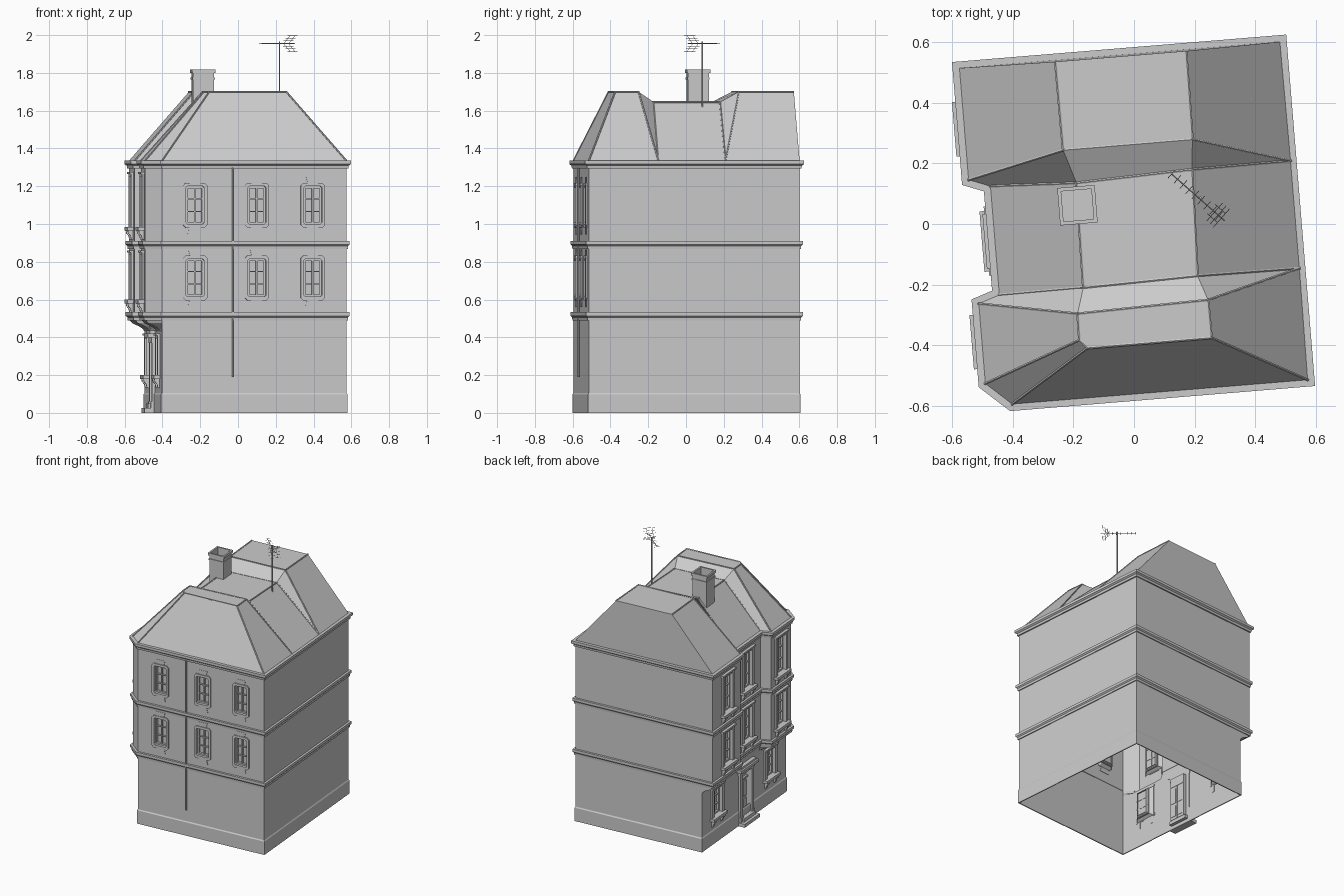
import bpy, bmesh, math
from mathutils import Vector, Matrix

if "Cube" in bpy.data.objects:
    bpy.data.objects.remove(bpy.data.objects["Cube"])

ROT = Matrix.Rotation(math.radians(4.7), 4, 'Z')   # whole house is turned slightly
EAVE, FLAT, MID = 1.335, 1.70, 1.645

def make(name, bm, turn=True):
    bmesh.ops.recalc_face_normals(bm, faces=bm.faces)
    me = bpy.data.meshes.new(name)
    bm.to_mesh(me)
    bm.free()
    if turn:
        me.transform(ROT)
    ob = bpy.data.objects.new(name, me)
    bpy.context.collection.objects.link(ob)
    return ob

def loft(bm, rings, cap0=False, cap1=False, wrap=False):
    vs = [[bm.verts.new(p) for p in r] for r in rings]
    n = len(vs[0])
    pairs = list(zip(vs, vs[1:])) + ([(vs[-1], vs[0])] if wrap else [])
    for a, b in pairs:
        for i in range(n):
            j = (i + 1) % n
            bm.faces.new((a[i], a[j], b[j], b[i]))
    if cap0: bm.faces.new(vs[0])
    if cap1: bm.faces.new(vs[-1])

def offset(poly, d):
    out, n = [], len(poly)
    for i in range(n):
        p, a, b = Vector(poly[i]), Vector(poly[i - 1]), Vector(poly[(i + 1) % n])
        e, f = (p - a).normalized(), (b - p).normalized()
        n1, n2 = Vector((e.y, -e.x)), Vector((f.y, -f.x))
        out.append(p + (n1 + n2) * d / (1 + n1.dot(n2)))
    return out

def beam(bm, a, b, r, sides=6):
    a, b = Vector(a), Vector(b)
    m = Matrix.Translation((a + b) / 2) @ (b - a).to_track_quat('Z', 'Y').to_matrix().to_4x4()
    bmesh.ops.create_cone(bm, cap_ends=True, segments=sides, radius1=r, radius2=r,
                          depth=(b - a).length, matrix=m)

# wall frames: (along, outward, z) -> house coordinates
def front(u): return lambda a, o, z: (u + a, -.56 - o, z)
def left(u, v): return lambda a, o, z: (u - o, v - a, z)

def prism(bm, T, pts, o0, o1):
    loft(bm, [[T(a, o, z) for a, z in pts] for o in (o0, o1)], True, True)

def box(bm, T, a0, a1, o0, o1, z0, z1):
    prism(bm, T, [(a0, z0), (a1, z0), (a1, z1), (a0, z1)], o0, o1)

def clipped(w, z0, z1, c):
    return [(-w + c, z0), (w - c, z0), (w, z0 + c), (w, z1 - c),
            (w - c, z1), (-w + c, z1), (-w, z1 - c), (-w, z0 + c)]

def surround(bm, T, outer, inner, d):
    loft(bm, [[T(a, o, z) for a, z in p] for p, o in
              ((outer, -.002), (outer, d), (inner, d), (inner, -.02))], wrap=True)

# wall outline: clipped front-left corner, recess between two bays on the left
PLAN = [(.53, -.56), (.53, .56), (-.533, .56), (-.533, .19), (-.463, .163),
        (-.463, -.197), (-.533, -.22), (-.533, -.485), (-.45, -.56)]
BASE = [(.53, -.56), (.53, .56), (-.45, .56), (-.45, -.56)]

# walls, bays corbelled out above the ground floor
bm = bmesh.new()
rings = []
for z, t in ((0, 0), (.43, 0), (.445, .12), (.46, .4), (.475, .8), (.495, 1), (EAVE, 1)):
    rings.append([(u if u > -.45 else -.45 + (u + .45) * t, v, z) for u, v in PLAN])
loft(bm, rings, True, True)
walls = make("walls", bm)

# window list: frame, half width, bottom, top
FRONT = [(front(u), .048, z, z + .20) for u in (-.274, .054, .351) for z in (.615, 1.0)]
LEFT = [(left(u, v), .055, z0, z1) for u, v in ((-.533, .36), (-.463, -.017), (-.533, -.345))
        for z0, z1 in ((.60, .835), (.985, 1.25))]
LEFT += [(left(-.45, v), .055, .20, .395) for v in (.36, -.345)]
DOOR = left(-.45, -.017)

# openings cut as shallow pockets, then the underside is opened
bm = bmesh.new()
for T, w, z0, z1 in FRONT + LEFT:
    box(bm, T, -w, w, -.028, .02, z0, z1)
box(bm, DOOR, -.06, .06, -.028, .02, .05, .37)
cutter = make("opening_cutter", bm)
cutter.hide_render = True
cutter.hide_viewport = True
mod = walls.modifiers.new("openings", 'BOOLEAN')
mod.object, mod.operation = cutter, 'DIFFERENCE'
dg = bpy.context.evaluated_depsgraph_get()
cut = bpy.data.meshes.new_from_object(walls.evaluated_get(dg))
walls.modifiers.clear()
bm = bmesh.new()
bm.from_mesh(cut)
bmesh.ops.delete(bm, geom=[f for f in bm.faces if f.calc_center_median().z < .001], context='FACES')
bm.to_mesh(cut)
bm.free()
walls.data = cut
bpy.data.objects.remove(cutter)

# cornice, string courses and plinth
def course(name, plan, prof):
    bm = bmesh.new()
    loft(bm, [[(p.x, p.y, z) for p in offset(plan, d)] for z, d in prof], wrap=True)
    make(name, bm)

for name, z, d in (("lower_string_course", .49, .016), ("upper_string_course", .868, .016),
                   ("cornice", 1.293, .022)):
    course(name, PLAN, [(z, -.003), (z, d * .4), (z + .016, d * .5), (z + .024, d),
                        (z + .043, d), (z + .043, -.003)])
course("plinth", BASE, [(0, -.002), (0, .005), (.098, .005), (.106, 0), (.106, -.002)])

# roof: hipped front wing, lower middle, gabled back wing
P = {k: (u, v, EAVE) for k, (u, v) in zip("IHGFEDCBA", PLAN)}
P.update(J=(.533, -.19, EAVE), K=(.533, .165, EAVE))
for names, z, pts in (
        (("T1", "T2", "T3", "T4", "T5"), FLAT,
         ((-.21, -.28), (.223, -.27), (.224, -.395), (-.186, -.395), (-.211, -.367))),
        (("P1", "P2", "P3", "P4"), MID, ((-.184, -.195), (.195, -.187), (.205, .163), (-.178, .15))),
        (("Q1", "Q2", "Q3", "Q4"), FLAT, ((-.213, .262), (.215, .262), (.218, .555), (-.215, .555)))):
    P.update({n: (*p, z) for n, p in zip(names, pts)})
bm = bmesh.new()
V = {k: bm.verts.new(p) for k, p in P.items()}
for f in ("A I T3 T4", "A T4 T5 B", "B T5 T1 C", "C T1 P1 D", "T1 T2 P2 P1", "T2 J P2", "I J T2 T3",
          "T1 T5 T4 T3 T2", "D P1 P4 E", "P1 P2 P3 P4", "P2 J K P3", "E P4 Q1 F", "P4 P3 Q2 Q1",
          "P3 K Q2", "F Q1 Q4 G", "Q1 Q2 Q3 Q4", "K H Q3 Q2", "G Q4 Q3 H"):
    bm.faces.new([V[k] for k in f.split()])
make("roof", bm)

# thin cappings along hips, valleys and ridges
bm = bmesh.new()
for e in ("A T4", "B T5", "C T1", "D P1", "I T3", "J T2", "J P2", "K P3", "K Q2", "E P4", "F Q1",
          "T1 T2", "T2 T3", "T3 T4", "T4 T5", "T5 T1", "P1 P2", "P2 P3", "P3 P4", "P4 P1",
          "Q1 Q2", "Q2 Q3", "Q4 Q1"):
    a, b = e.split()
    beam(bm, P[a], P[b], .005, 6)
make("roof_cappings", bm)

# chimney, hollow at the top
bm = bmesh.new()
sq = lambda r, z: [(-.181 + x * r, .077 + y * r, z) for x, y in ((-1, -1), (1, -1), (1, 1), (-1, 1))]
loft(bm, [sq(r, z) for r, z in ((.055, 1.56), (.055, 1.765), (.059, 1.765), (.059, 1.775), (.055, 1.775),
     (.055, 1.80), (.062, 1.80), (.062, 1.818), (.05, 1.818), (.05, 1.70))], False, True)
make("chimney", bm)

# windows: sash bars, surrounds, lintels, sills
sash, trim, sills = bmesh.new(), bmesh.new(), bmesh.new()
def bars(T, w, z0, z1, rows):
    rect = lambda i: [(-w + i, z0 + i), (w - i, z0 + i), (w - i, z1 - i), (-w + i, z1 - i)]
    surround(sash, lambda a, o, z: T(a, o - .018, z), rect(0), rect(.011), .006)
    box(sash, T, -.004, .004, -.03, -.015, z0, z1)
    for k in range(1, rows):
        z = z0 + (z1 - z0) * k / rows
        box(sash, T, -w, w, -.03, -.016, z - .003, z + .003)
for T, w, z0, z1 in FRONT:
    bars(T, w, z0, z1, 3)
    surround(trim, T, clipped(.064, z0 - .02, z1 + .018, .014), clipped(w, z0, z1, .008), .008)
    prism(trim, T, [(-.028, z1 + .018), (.028, z1 + .018), (.036, z1 + .05), (-.036, z1 + .05)], -.002, .003)
    prism(trim, T, [(-.04, z0 - .055), (.04, z0 - .055), (.03, z0 - .02), (-.03, z0 - .02)], -.002, .003)
for T, w, z0, z1 in LEFT:
    bars(T, w, z0, z1, 3)
    rect = lambda g, s: [(-w - g, z0 - s), (w + g, z0 - s), (w + g, z1 + s), (-w - g, z1 + s)]
    surround(trim, T, rect(.025, .014), rect(0, 0), .012)
    box(trim, T, -w - .03, w + .03, -.002, .02, z1 + .014, z1 + .026)
    box(sills, T, -w - .035, w + .035, -.002, .033, z0 - .02, z0)
    for s in (-.06, .06):
        loft(sills, [[T(s + k, o, z) for o, z in ((-.002, z0 - .02), (.028, z0 - .02), (.026, z0 - .034),
             (.014, z0 - .048), (.010, z0 - .066), (-.002, z0 - .07))] for k in (-.011, .011)], True, True)
make("window_sashes", sash)
make("window_surrounds", trim)
make("window_sills", sills)

# front door, surround, hood and steps
bm = bmesh.new()
for s in (-1, 1):
    for z0, z1 in ((.07, .15), (.17, .28)):
        box(bm, DOOR, s * .03 - .02, s * .03 + .02, -.03, -.02, z0, z1)
box(bm, DOOR, -.003, .003, -.03, -.018, .05, .30)
box(bm, DOOR, -.06, .06, -.03, -.014, .30, .312)
make("door_panels", bm)
bm = bmesh.new()
for s in (-1, 1):
    box(bm, DOOR, s * .075 - .015, s * .075 + .015, -.002, .016, 0, .375)
    box(bm, DOOR, s * .075 - .018, s * .075 + .018, -.002, .022, 0, .06)
box(bm, DOOR, -.095, .095, -.002, .02, .37, .40)
box(bm, DOOR, -.115, .115, -.002, .04, .40, .42)
box(bm, DOOR, -.10, .10, -.002, .028, .42, .435)
make("door_surround", bm)
bm = bmesh.new()
box(bm, DOOR, -.10, .10, -.002, .055, 0, .025)
box(bm, DOOR, -.075, .075, -.025, .035, .025, .05)
make("door_steps", bm)

# drainpipe on the front
bm = bmesh.new()
beam(bm, (-.073, -.566, .19), (-.073, -.566, 1.30), .006, 8)
make("drainpipe", bm)

# roof aerial
bm = bmesh.new()
a, b = Vector((.124, .165, 1.955)), Vector((.30, .01, 1.955))
along = (b - a).normalized()
side = Vector((-along.y, along.x, 0))
beam(bm, (.22, .087, 1.60), (.22, .087, 1.965), .004)
beam(bm, a, b, .002, 4)
for k in range(9):
    c = a.lerp(b, k / 9)
    beam(bm, c - side * .018, c + side * .018, .0012, 4)
for s in (-1, 1):
    tip = b - along * .015 + Vector((0, 0, s * .042))
    for q in (-.02, .02):
        beam(bm, b - along * .06 + side * q, tip + side * q, .0012, 4)
    for k in (1, 2, 3):
        c = (b - along * .06).lerp(tip, k / 3)
        beam(bm, c - side * .04, c + side * .04, .0012, 4)
make("aerial", bm, False)
